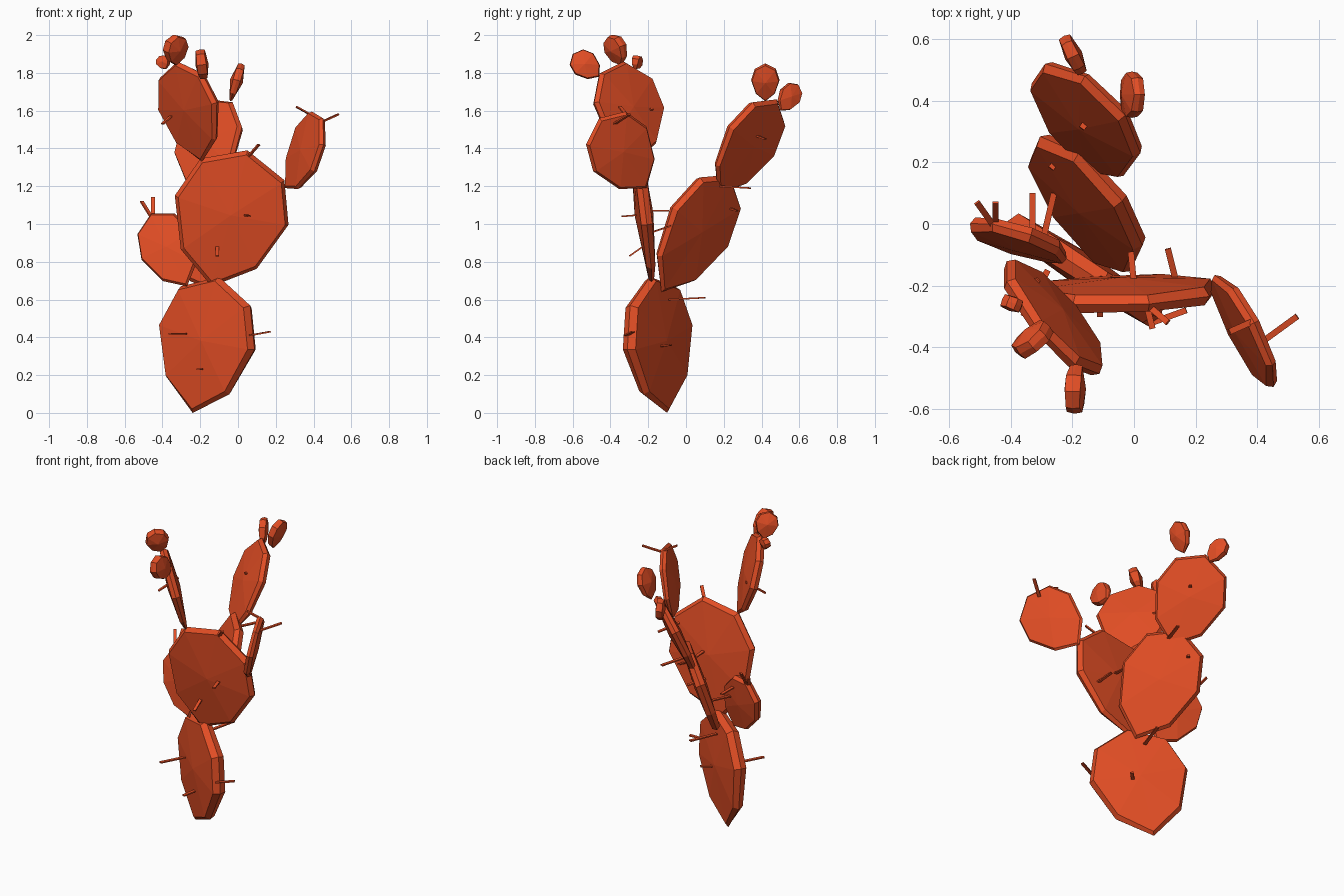
import bpy
import bmesh
from mathutils import Matrix, Vector

default_cube = bpy.data.objects.get("Cube")
if default_cube:
    bpy.data.objects.remove(default_cube, do_unlink=True)

# One warm orange for the whole plant
orange = bpy.data.materials.new("cactus_orange")
orange.use_nodes = True
colour = (0.76, 0.075, 0.018, 1)
orange.diffuse_color = colour
orange.node_tree.nodes["Principled BSDF"].inputs["Base Color"].default_value = colour

# Half outline of a pad from stem to tip: across, along, rim thickness
HALF_OUTLINE = [(0, 0, 0.4), (0.28, 0.2, 0.8), (0.42, 0.56, 1),
                (0.31, 0.86, 1), (0, 1, 0.9)]
OUTLINE = HALF_OUTLINE + [(-across, along, rim)
                          for across, along, rim in reversed(HALF_OUTLINE[1:-1])]


def finish(name, bm):
    """Turn a bmesh into a flat-shaded object."""
    bmesh.ops.recalc_face_normals(bm, faces=bm.faces[:])
    mesh = bpy.data.meshes.new(name)
    bm.to_mesh(mesh)
    bm.free()
    mesh.materials.append(orange)
    obj = bpy.data.objects.new(name, mesh)
    bpy.context.collection.objects.link(obj)


def make_pad(name, stem, tip, facing, width, rim, dome):
    """Faceted flat pad growing from stem to tip, domed on both sides."""
    stem, tip, facing = Vector(stem), Vector(tip), Vector(facing)
    grow = tip - stem
    length = grow.length
    grow.normalize()
    facing = (facing - grow * facing.dot(grow)).normalized()
    side = grow.cross(facing)
    bm = bmesh.new()

    def ring(inset, offset):
        verts = []
        for across, along, thick in OUTLINE:
            along = 0.5 + (along - 0.5) * inset
            verts.append(bm.verts.new(
                stem + grow * along * length
                + side * across * inset * width * length
                + facing * offset * thick))
        return verts

    back, middle, front = ring(0.94, -rim / 2), ring(1, 0), ring(0.94, rim / 2)
    count = len(OUTLINE)
    centre = stem + grow * length * 0.53
    back_centre = bm.verts.new(centre - facing * dome / 2)
    front_centre = bm.verts.new(centre + facing * dome / 2)
    for i in range(count):
        j = (i + 1) % count
        for low, high in ((back, middle), (middle, front)):
            bm.faces.new((low[i], low[j], high[j], high[i]))
        bm.faces.new((back[j], back[i], back_centre))
        bm.faces.new((front[i], front[j], front_centre))
    finish(name, bm)


def make_spine(name, root, point):
    """Thin flat blade from root to point."""
    root, point = Vector(root), Vector(point)
    axis = point - root
    bm = bmesh.new()
    bmesh.ops.create_cube(bm, size=1)
    bmesh.ops.scale(bm, vec=(0.02, 0.008, axis.length), verts=bm.verts[:])
    turn = axis.to_track_quat("Z", "Y").to_matrix().to_4x4()
    bm.transform(Matrix.Translation((root + point) / 2) @ turn)
    finish(name, bm)


# Large pads: stem, tip, facing direction, width, rim, dome
make_pad("base_pad", (-0.24, -0.1, 0), (-0.1, -0.19, 0.72), (0.54, 0.84, 0), 0.98, 0.08, 0.11)
make_pad("front_pad", (-0.14, -0.18, 0.67), (0.05, -0.26, 1.39), (-0.03, 1, 0.12), 0.99, 0.06, 0.1)
make_pad("back_pad", (-0.12, -0.13, 0.64), (-0.18, 0.23, 1.26), (0.69, 0.64, -0.34), 0.83, 0.06, 0.08)
make_pad("upper_back_pad", (-0.15, 0.17, 1.16), (-0.16, 0.48, 1.66), (0.61, 0.67, -0.43), 0.9, 0.05, 0.08)
make_pad("upper_front_pad", (-0.19, -0.27, 1.33), (-0.32, -0.33, 1.86), (0.74, 0.63, 0.24), 1.03, 0.05, 0.08)
make_pad("left_pad", (0.25, -0.21, 1.19), (0.45, -0.46, 1.56), (0.84, 0.46, -0.25), 0.92, 0.04, 0.06)
make_pad("right_pad", (-0.27, -0.12, 0.67), (-0.46, 0, 1.055), (0.27, 0.94, -0.18), 0.83, 0.05, 0.07)

# Fruits sitting on the upper pads
make_pad("top_fruit", (-0.33, -0.34, 1.84), (-0.33, -0.4, 2), (-0.6, 0.8, 0), 1, 0.05, 0.08)
make_pad("front_fruit", (-0.18, -0.46, 1.78), (-0.2, -0.6, 1.9), (0.95, 0.1, 0), 0.95, 0.05, 0.07)
make_pad("small_fruit", (-0.38, -0.27, 1.82), (-0.41, -0.25, 1.89), (0.3, 0.9, 0), 1.1, 0.04, 0.05)
make_pad("back_left_fruit", (-0.04, 0.42, 1.65), (0.02, 0.42, 1.85), (1, 0, 0), 0.86, 0.04, 0.07)
make_pad("back_right_fruit", (-0.17, 0.5, 1.6), (-0.22, 0.59, 1.74), (0.9, 0.4, 0), 0.85, 0.04, 0.06)

# Spines grouped by the pad that bears them: root, point
SPINES = {
    "base_pad_spine": [((0.06, -0.32, 0.41), (0.17, -0.28, 0.43)),
                       ((-0.19, -0.16, 0.23), (-0.21, -0.27, 0.23)),
                       ((-0.13, -0.16, 0.35), (-0.05, -0.08, 0.36)),
                       ((-0.28, -0.15, 0.42), (-0.36, -0.3, 0.42)),
                       ((-0.16, -0.09, 0.6), (-0.1, 0.1, 0.61))],
    "front_pad_spine": [((0.03, -0.22, 1.05), (0.06, -0.34, 1.04)),
                        ((-0.11, -0.2, 0.9), (-0.11, -0.3, 0.83)),
                        ((0, -0.2, 1.07), (-0.01, -0.09, 1.07)),
                        ((0.14, -0.2, 0.95), (0.11, -0.08, 0.99)),
                        ((0.04, -0.26, 1.34), (0.11, -0.32, 1.42))],
    "back_pad_spine": [((-0.27, 0.18, 1.1), (-0.2, 0.27, 1.07)),
                       ((-0.12, 0.18, 1.2), (-0.06, 0.34, 1.19))],
    "upper_back_pad_spine": [((-0.17, 0.31, 1.49), (-0.09, 0.42, 1.45))],
    "left_pad_spine": [((0.42, -0.38, 1.53), (0.53, -0.3, 1.58)),
                       ((0.4, -0.31, 1.57), (0.31, -0.35, 1.62))],
    "upper_front_pad_spine": [((-0.31, -0.18, 1.61), (-0.4, -0.26, 1.53))],
    "right_pad_spine": [((-0.45, 0, 1.03), (-0.45, 0.07, 1.14)),
                        ((-0.46, 0, 1.04), (-0.51, 0.07, 1.12)),
                        ((-0.33, -0.04, 0.98), (-0.33, 0.1, 0.98)),
                        ((-0.3, -0.07, 0.9), (-0.26, 0.1, 0.92))],
}
for name, group in SPINES.items():
    for root, point in group:
        make_spine(name, root, point)
